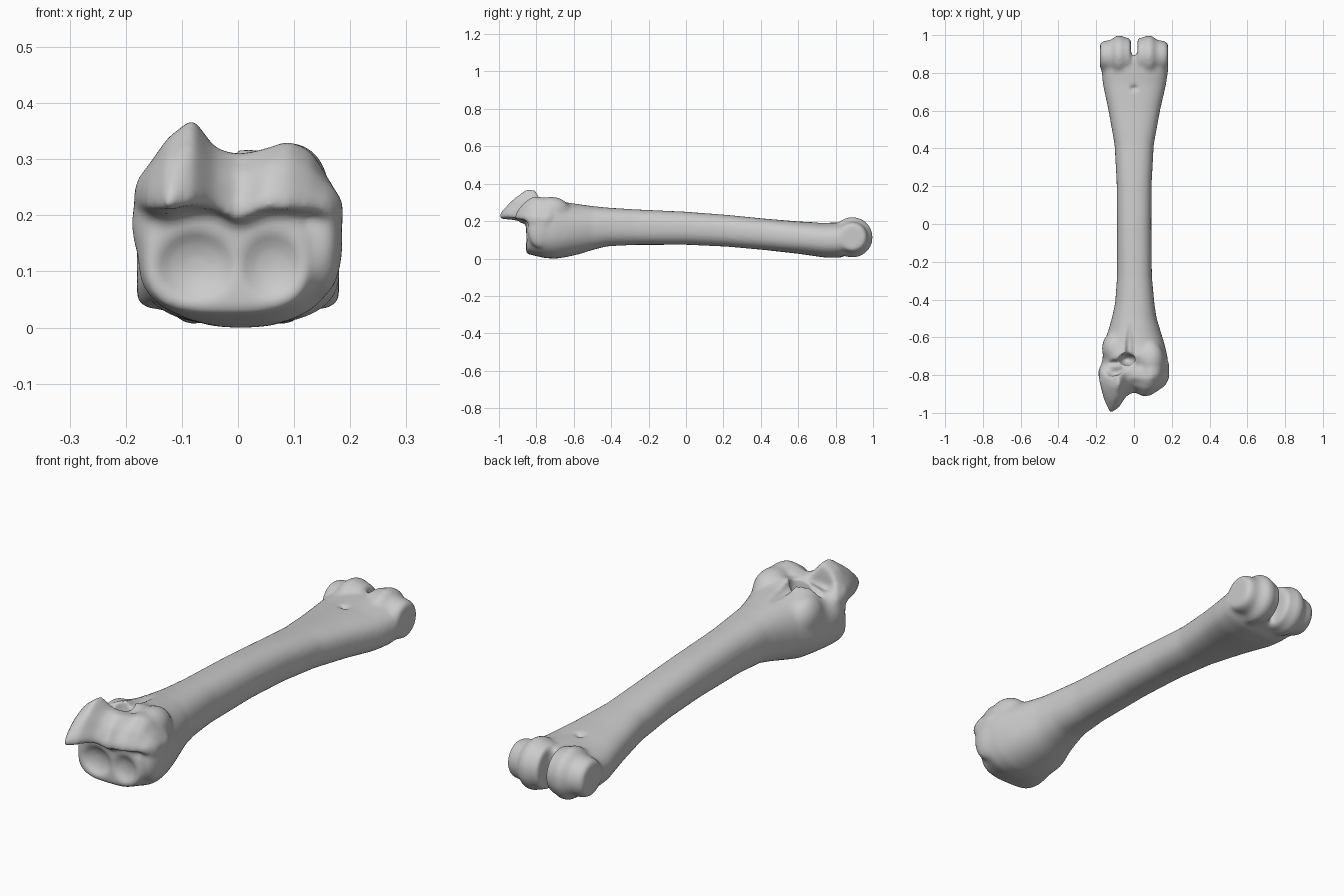
import bpy, bmesh, math
from mathutils import Matrix, Vector

if "Cube" in bpy.data.objects:
    bpy.data.objects.remove(bpy.data.objects["Cube"])


def mesh_object(name, bm):
    bmesh.ops.recalc_face_normals(bm, faces=bm.faces[:])
    me = bpy.data.meshes.new(name)
    bm.to_mesh(me)
    bm.free()
    ob = bpy.data.objects.new(name, me)
    bpy.context.collection.objects.link(ob)
    return ob


def loft(name, rings):
    """Skin a list of equal-length closed rings and cap both ends."""
    bm = bmesh.new()
    vs = [[bm.verts.new(p) for p in r] for r in rings]
    n = len(rings[0])
    for a, b in zip(vs, vs[1:]):
        for i in range(n):
            j = (i + 1) % n
            bm.faces.new((a[i], a[j], b[j], b[i]))
    bm.faces.new(vs[0])
    bm.faces.new(vs[-1])
    return mesh_object(name, bm)


def section(y, x0, x1, z0, z1, power):
    """Superellipse ring facing along y."""
    pts = []
    for i in range(40):
        t = 2 * math.pi * i / 40
        c, s = math.cos(t), math.sin(t)
        x = math.copysign(abs(c) ** (2 / power), c)
        z = math.copysign(abs(s) ** (2 / power), s)
        pts.append(((x0 + x1) / 2 + (x1 - x0) / 2 * x, y,
                    (z0 + z1) / 2 + (z1 - z0) / 2 * z))
    return pts


def ellipsoid(name, loc, size, turn=0, tilt=0):
    bm = bmesh.new()
    m = (Matrix.Translation(loc) @ Matrix.Rotation(math.radians(turn), 4, 'Z')
         @ Matrix.Rotation(math.radians(tilt), 4, 'X')
         @ Matrix.Diagonal((*size, 1)))
    bmesh.ops.create_uvsphere(bm, u_segments=32, v_segments=16, radius=1, matrix=m)
    return mesh_object(name, bm)


def roller(name, profile, side):
    """Condyle turned about the x axis, from (x, radius) pairs."""
    rings = []
    for x, r in profile:
        rings.append([(side * x, 0.89 + r * math.cos(2 * math.pi * i / 48),
                       0.118 + r * math.sin(2 * math.pi * i / 48)) for i in range(48)])
    return loft(name, rings)


# Long shaft with its flared ends
shaft = loft("cannon_bone", [section(*s) for s in [
    (-0.855, -.165, .125, .03, .22, 3.0), (-0.81, -.18, .15, .02, .26, 2.8),
    (-0.76, -.175, .182, .008, .30, 2.6), (-0.70, -.165, .177, .003, .325, 2.4),
    (-0.64, -.165, .163, .012, .305, 2.3), (-0.57, -.138, .142, .028, .295, 2.2),
    (-0.50, -.118, .12, .05, .285, 2.3), (-0.42, -.10, .108, .07, .277, 2.4),
    (-0.28, -.09, .095, .077, .268, 2.4), (0.0, -.09, .092, .078, .255, 2.4),
    (0.22, -.092, .094, .068, .238, 2.4), (0.42, -.103, .105, .05, .218, 2.4),
    (0.60, -.135, .138, .03, .203, 2.5), (0.74, -.165, .17, .01, .195, 2.5),
    (0.82, -.172, .182, .008, .198, 2.5), (0.885, -.165, .175, .03, .195, 2.6)]])

# Overhanging joint plate: x, front edge (y, z), crest (y, z)
plate_rows = [(-.185, -.83, .225, -.78, .255), (-.16, -.93, .215, -.80, .295),
              (-.125, -1.005, .215, -.83, .345), (-.08, -.975, .225, -.82, .38),
              (-.04, -.915, .215, -.79, .325), (0, -.895, .19, -.78, .315),
              (.05, -.918, .215, -.79, .325), (.09, -.91, .215, -.785, .34),
              (.13, -.885, .21, -.765, .322), (.165, -.86, .205, -.745, .265),
              (.187, -.82, .20, -.74, .225)]
plate = loft("joint_plate", [[
    (x, fy, fz), (x, fy + .005, fz + .03), (x, (fy + cy) / 2 - .02, (fz + cz) / 2 + .025),
    (x, cy - .03, cz), (x, cy + .02, cz - .005), (x, cy + .025, fz + .03),
    (x, cy - .02, fz - .02), (x, fy + .06, fz - .003)]
    for x, fy, fz, cy, cz in plate_rows])

# Pair of stepped rollers at the far end
steps = [(.016, .085), (.022, .095), (.055, .099), (.065, .109), (.095, .108),
         (.11, .093), (.125, .083), (.165, .08), (.18, .066)]
parts = [plate] + [roller("condyle", steps, s) for s in (-1, 1)]

# Lumps around the near end
parts += [ellipsoid("lump", *a) for a in [
    ((-.11, -.66, .21), (.06, .085, .085)), ((.09, -.72, .26), (.07, .10, .075)),
    ((-.14, -.79, .19), (.05, .06, .09)), ((.15, -.78, .16), (.037, .07, .10))]]

# Hollows: canal opening, top groove, side notch, joint facets, small pits
cutters = [ellipsoid("hollow", *a) for a in [
    ((-.038, -.718, .31), (.045, .034, .10)),
    ((-.025, -.60, .318), (.025, .16, .035)),
    ((-.12, -.735, .33), (.06, .022, .07)),
    ((-.075, -.885, .115), (.085, .055, .075)), ((.06, -.885, .115), (.07, .05, .075)),
    ((0, .72, .203), (.028, .02, .02)),
    ((.20, -.73, .30), (.04, .09, .05))]]

# Slot between the rollers
bm = bmesh.new()
bmesh.ops.create_cube(bm, size=1, matrix=Matrix.Translation((.002, .97, .12))
                      @ Matrix.Diagonal((.034, .13, .4, 1)))
cutters.append(mesh_object("roller_slot", bm))

# Fuse the parts into one surface
bpy.ops.object.select_all(action='DESELECT')
for ob in parts + [shaft]:
    ob.select_set(True)
bpy.context.view_layer.objects.active = shaft
bpy.ops.object.join()


def apply(kind, **settings):
    mod = shaft.modifiers.new(kind, kind)
    for key, value in settings.items():
        setattr(mod, key, value)
    bpy.ops.object.modifier_apply(modifier=mod.name)


apply('REMESH', mode='VOXEL', voxel_size=.009)
apply('SMOOTH', factor=.5, iterations=8)
for cutter in cutters:
    cutter.hide_render = True
    apply('BOOLEAN', operation='DIFFERENCE', object=cutter, solver='EXACT')
    bpy.data.objects.remove(cutter)
apply('REMESH', mode='VOXEL', voxel_size=.008)
apply('SMOOTH', factor=.5, iterations=6)

# Seat on the ground
low = min(v.co.z for v in shaft.data.vertices)
shaft.data.transform(Matrix.Translation((0, 0, -low)))
for p in shaft.data.polygons:
    p.use_smooth = True
